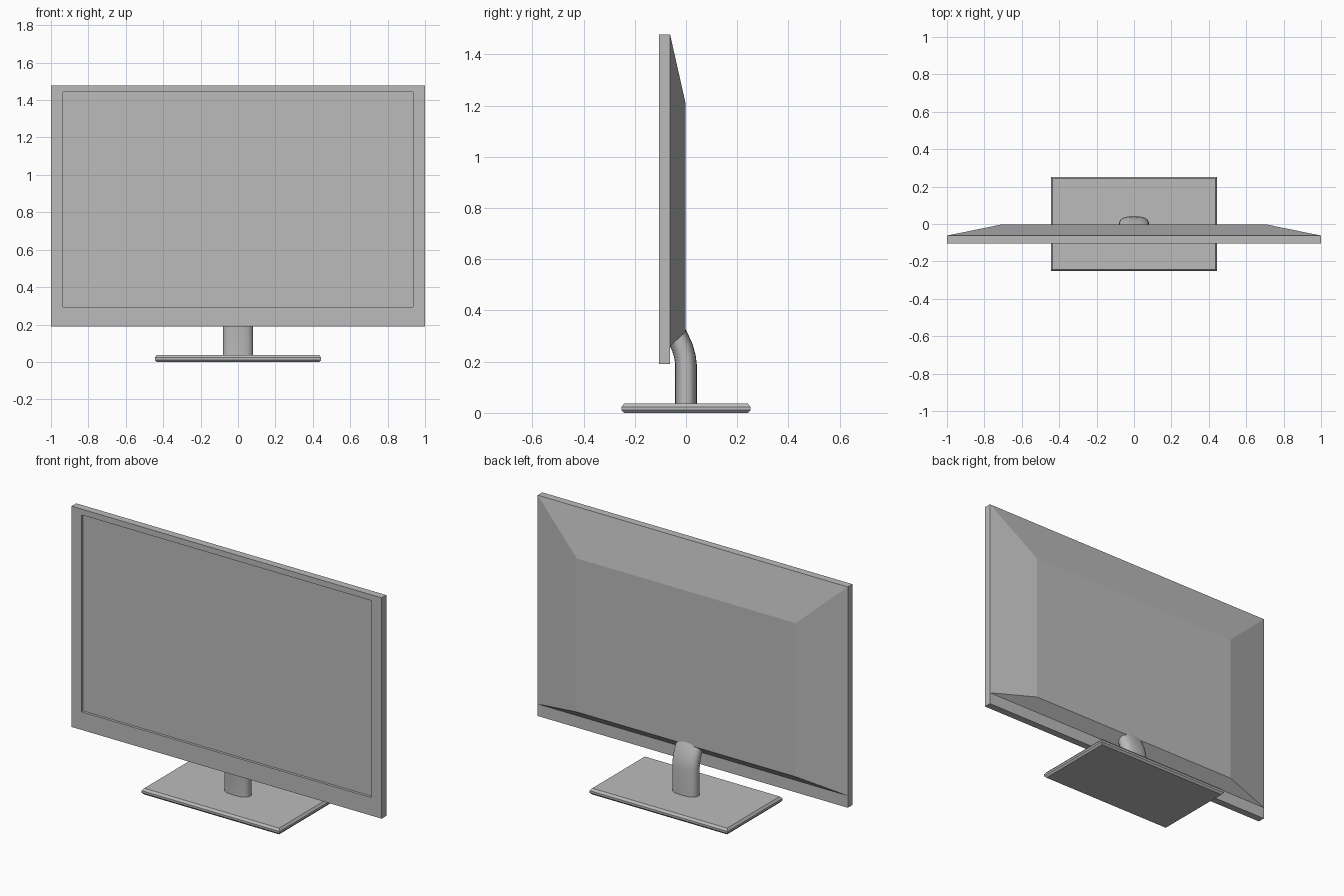
import bpy, bmesh
from math import cos, sin, pi, radians, copysign

old = bpy.data.objects.get("Cube")
if old:
    bpy.data.objects.remove(old, do_unlink=True)

grey = bpy.data.materials.new("plain grey")
grey.use_nodes = True
COLOUR = (0.5, 0.5, 0.5, 1)
grey.diffuse_color = COLOUR
grey.node_tree.nodes["Principled BSDF"].inputs["Base Color"].default_value = COLOUR


def finish(name, bm):
    bmesh.ops.recalc_face_normals(bm, faces=bm.faces)
    mesh = bpy.data.meshes.new(name)
    bm.to_mesh(mesh)
    bm.free()
    mesh.materials.append(grey)
    obj = bpy.data.objects.new(name, mesh)
    bpy.context.collection.objects.link(obj)
    return obj


def loft(name, rings):
    """Join matching rings of points and cap both ends."""
    bm = bmesh.new()
    loops = [[bm.verts.new(p) for p in ring] for ring in rings]
    n = len(loops[0])
    for a, b in zip(loops, loops[1:]):
        for i in range(n):
            j = (i + 1) % n
            bm.faces.new((a[i], a[j], b[j], b[i]))
    bm.faces.new(loops[0])
    bm.faces.new(loops[-1])
    return finish(name, bm)


def upright(hw, y, z0, z1):
    return [(-hw, y, z0), (hw, y, z0), (hw, y, z1), (-hw, y, z1)]


def level(hx, hy, z):
    return [(-hx, -hy, z), (hx, -hy, z), (hx, hy, z), (-hx, hy, z)]


# Front frame with the recessed screen
FRONT, BACK = -0.105, -0.062
loft("screen_frame", [
    upright(1, BACK, 0.19, 1.477),
    upright(1, FRONT, 0.19, 1.477),
    upright(0.935, FRONT, 0.295, 1.443),
    upright(0.935, FRONT + 0.015, 0.295, 1.443),
])

# Sloped rear housing
loft("rear_housing", [
    upright(1, BACK, 0.26, 1.477),
    upright(0.706, -0.002, 0.315, 1.21),
])

# Foot plate with a chamfered rim
loft("foot_plate", [
    level(0.435, 0.242, 0),
    level(0.445, 0.252, 0.011),
    level(0.445, 0.252, 0.023),
    level(0.435, 0.242, 0.036),
])


# Neck: rounded section bending forward into the housing
def neck_ring(y, z, tilt, sides=24):
    ring = []
    for i in range(sides):
        a = 2 * pi * i / sides
        u = 0.08 * copysign(abs(cos(a)) ** 0.8, cos(a))
        v = 0.042 * copysign(abs(sin(a)) ** 0.8, sin(a))
        t = radians(tilt)
        ring.append((u, y + v * cos(t), z + v * sin(t)))
    return ring


neck = loft("neck", [neck_ring(*s) for s in (
    (0, 0.03, 0), (0, 0.19, 0), (-0.004, 0.22, 10),
    (-0.014, 0.255, 20), (-0.03, 0.29, 27), (-0.045, 0.32, 30))])
bpy.ops.object.select_all(action="DESELECT")
neck.select_set(True)
bpy.context.view_layer.objects.active = neck
bpy.ops.object.shade_smooth_by_angle(angle=radians(40))
